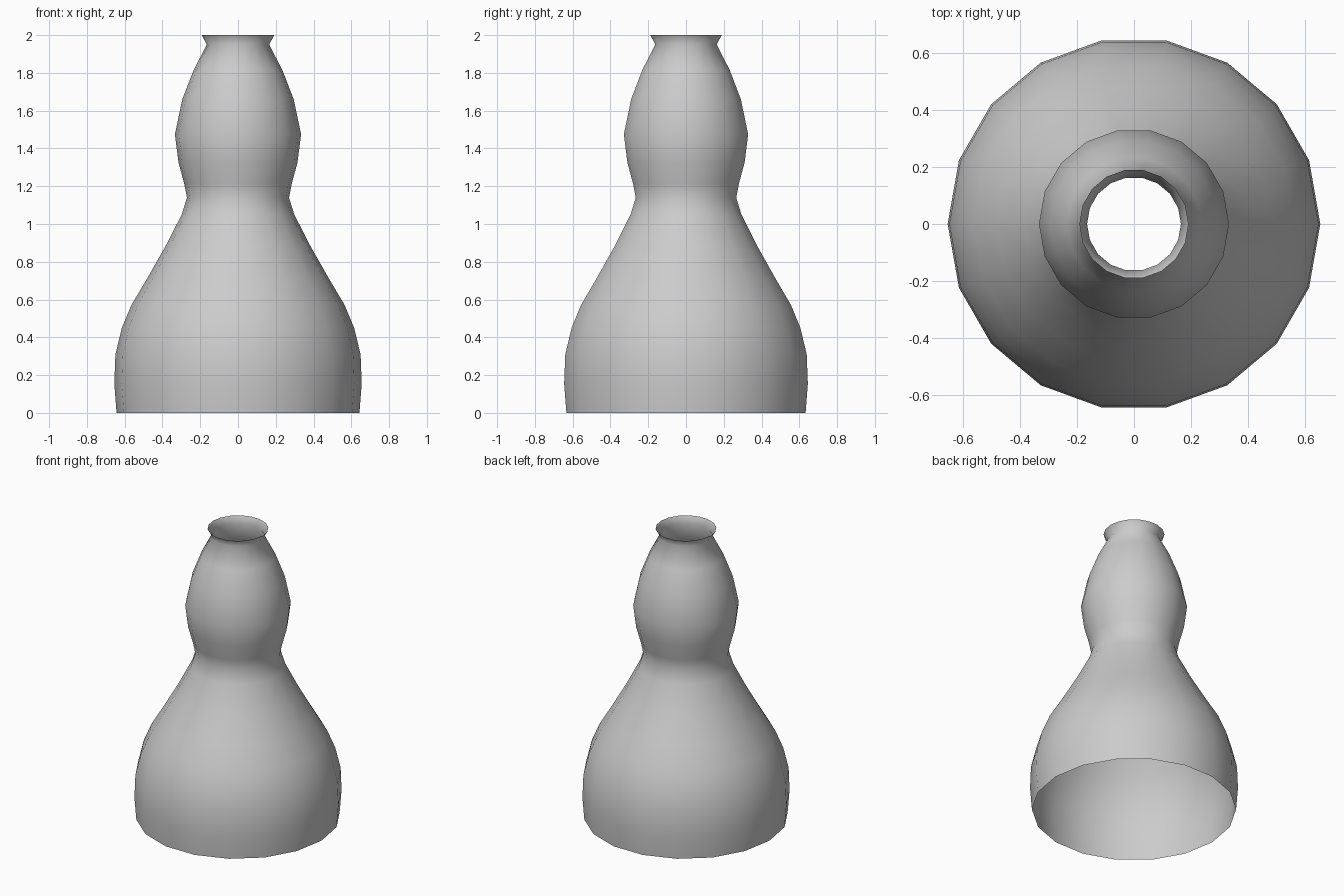
import bpy, bmesh
from math import cos, sin, tau

if "Cube" in bpy.data.objects:
    bpy.data.objects.remove(bpy.data.objects["Cube"])

SIDES = 18

# Outline as (radius, height): flared body, waist, upper bulb, lip
PROFILE = [(0.643, 0), (0.655, 0.155), (0.649, 0.31), (0.615, 0.45),
           (0.565, 0.57), (0.482, 0.71), (0.385, 0.88), (0.298, 1.05),
           (0.27, 1.14), (0.285, 1.215), (0.315, 1.325), (0.334, 1.475),
           (0.295, 1.66), (0.235, 1.815), (0.165, 1.95), (0.192, 2.0)]

# Thin open shell, turned around z
bm = bmesh.new()
rings = [[bm.verts.new((r * cos(tau * i / SIDES), r * sin(tau * i / SIDES), z))
          for i in range(SIDES)] for r, z in PROFILE]
for low, high in zip(rings, rings[1:]):
    for i in range(SIDES):
        j = (i + 1) % SIDES
        bm.faces.new((low[i], low[j], high[j], high[i])).smooth = True

mesh = bpy.data.meshes.new("vase_shell")
bm.to_mesh(mesh)
bm.free()
vase = bpy.data.objects.new("vase_shell", mesh)
bpy.context.collection.objects.link(vase)
